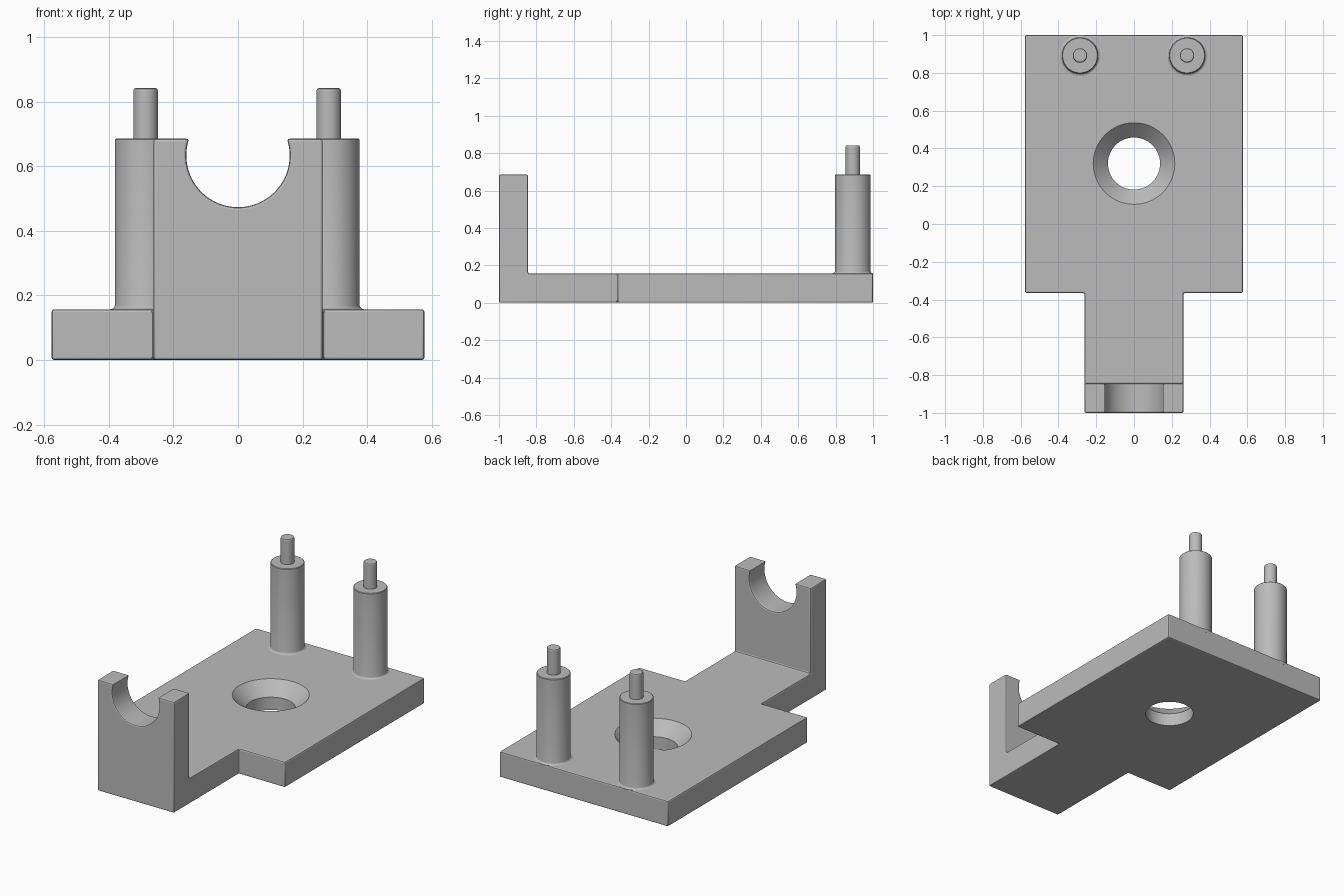
import bpy, bmesh
from math import sin, cos, pi, asin, radians

cube = bpy.data.objects.get("Cube")
if cube:
    bpy.data.objects.remove(cube, do_unlink=True)

grey = bpy.data.materials.new("plain grey")
grey.use_nodes = True
COLOUR = (0.5, 0.5, 0.5, 1)
grey.diffuse_color = COLOUR
grey.node_tree.nodes["Principled BSDF"].inputs["Base Color"].default_value = COLOUR


def finish(name, bm):
    bmesh.ops.recalc_face_normals(bm, faces=bm.faces)
    mesh = bpy.data.meshes.new(name)
    bm.to_mesh(mesh)
    bm.free()
    mesh.materials.append(grey)
    obj = bpy.data.objects.new(name, mesh)
    bpy.context.collection.objects.link(obj)
    return obj


def prism(name, points, direction):
    """Extrude a closed outline along a direction."""
    bm = bmesh.new()
    face = bm.faces.new([bm.verts.new(p) for p in points])
    made = bmesh.ops.extrude_face_region(bm, geom=[face], use_keep_orig=True)
    moved = [v for v in made["geom"] if isinstance(v, bmesh.types.BMVert)]
    bmesh.ops.translate(bm, verts=moved, vec=direction)
    return finish(name, bm)


def lathe(name, profile, x, y, steps=64):
    """Turn a (radius, height) profile about a vertical axis and cap its ends."""
    bm = bmesh.new()
    rings = [[bm.verts.new((x + r * cos(2 * pi * i / steps),
                            y + r * sin(2 * pi * i / steps), z))
              for i in range(steps)] for r, z in profile]
    for low, high in zip(rings, rings[1:]):
        for i in range(steps):
            j = (i + 1) % steps
            bm.faces.new((low[i], low[j], high[j], high[i]))
    bm.faces.new(rings[0])
    bm.faces.new(rings[-1])
    return finish(name, bm)


def activate(obj):
    bpy.ops.object.select_all(action='DESELECT')
    obj.select_set(True)
    bpy.context.view_layer.objects.active = obj


def combine(target, tool, operation):
    mod = target.modifiers.new(operation, 'BOOLEAN')
    mod.operation, mod.object, mod.solver = operation, tool, 'EXACT'
    activate(target)
    bpy.ops.object.modifier_apply(modifier=mod.name)
    bpy.data.objects.remove(tool, do_unlink=True)


def smooth(obj):
    activate(obj)
    bpy.ops.object.shade_smooth_by_angle(angle=radians(20))


THICK, TOP = 0.157, 0.685
WIDE, NARROW = 0.577, 0.262
FRONT, STEP, BACK = -1.0, -0.365, 1.0

# Base plate with its narrow front tongue
half = [(NARROW, FRONT), (NARROW, STEP), (WIDE, STEP), (WIDE, BACK)]
outline = half + [(-x, y) for x, y in reversed(half)]
base = prism("base_plate", [(x, y, 0) for x, y in outline], (0, 0, THICK))

# Front upright with a round cradle in its top
radius, centre = 0.16, 0.633
start = asin((TOP - centre) / radius)
steps = 48
arc = []
for i in range(steps + 1):
    a = start - (pi + 2 * start) * i / steps
    arc.append((radius * cos(a), centre + radius * sin(a)))
upright = [(-NARROW, 0), (NARROW, 0), (NARROW, TOP)] + arc + [(-NARROW, TOP)]
wall = prism("upright", [(x, FRONT, z) for x, z in upright], (0, 0.155, 0))
combine(base, wall, 'UNION')

# Softened edges
bevel = base.modifiers.new("edges", 'BEVEL')
bevel.width, bevel.segments = 0.008, 2
bevel.limit_method, bevel.angle_limit = 'ANGLE', radians(30)
bevel.use_clamp_overlap = False
activate(base)
bpy.ops.object.modifier_apply(modifier=bevel.name)

# Countersunk through hole
bore, sink = 0.138, 0.078
cutter = lathe("hole_cutter", [(bore, -0.1), (bore, THICK - sink),
                               (bore + sink, THICK), (bore + 2 * sink, THICK + sink)],
               0, 0.32)
combine(base, cutter, 'DIFFERENCE')
smooth(base)

# Two stepped posts, each with a flared foot and a thin pin
POST, PIN, PIN_TOP, SOFT = 0.095, 0.038, 0.842, 0.008
flare = 0.014
foot = [(POST + flare * (1 - sin(a)), THICK + flare * (1 - cos(a)))
        for a in (0, pi / 6, pi / 3, pi / 2)]
post = [(POST + flare, THICK - 0.02)] + foot + [
    (POST, TOP - 0.003), (POST - 0.003, TOP), (PIN, TOP),
    (PIN, PIN_TOP - SOFT), (PIN - SOFT * 0.3, PIN_TOP - SOFT * 0.3),
    (PIN - SOFT, PIN_TOP)]
for name, x in (("left_post", 0.281), ("right_post", -0.286)):
    smooth(lathe(name, post, x, 0.892))
